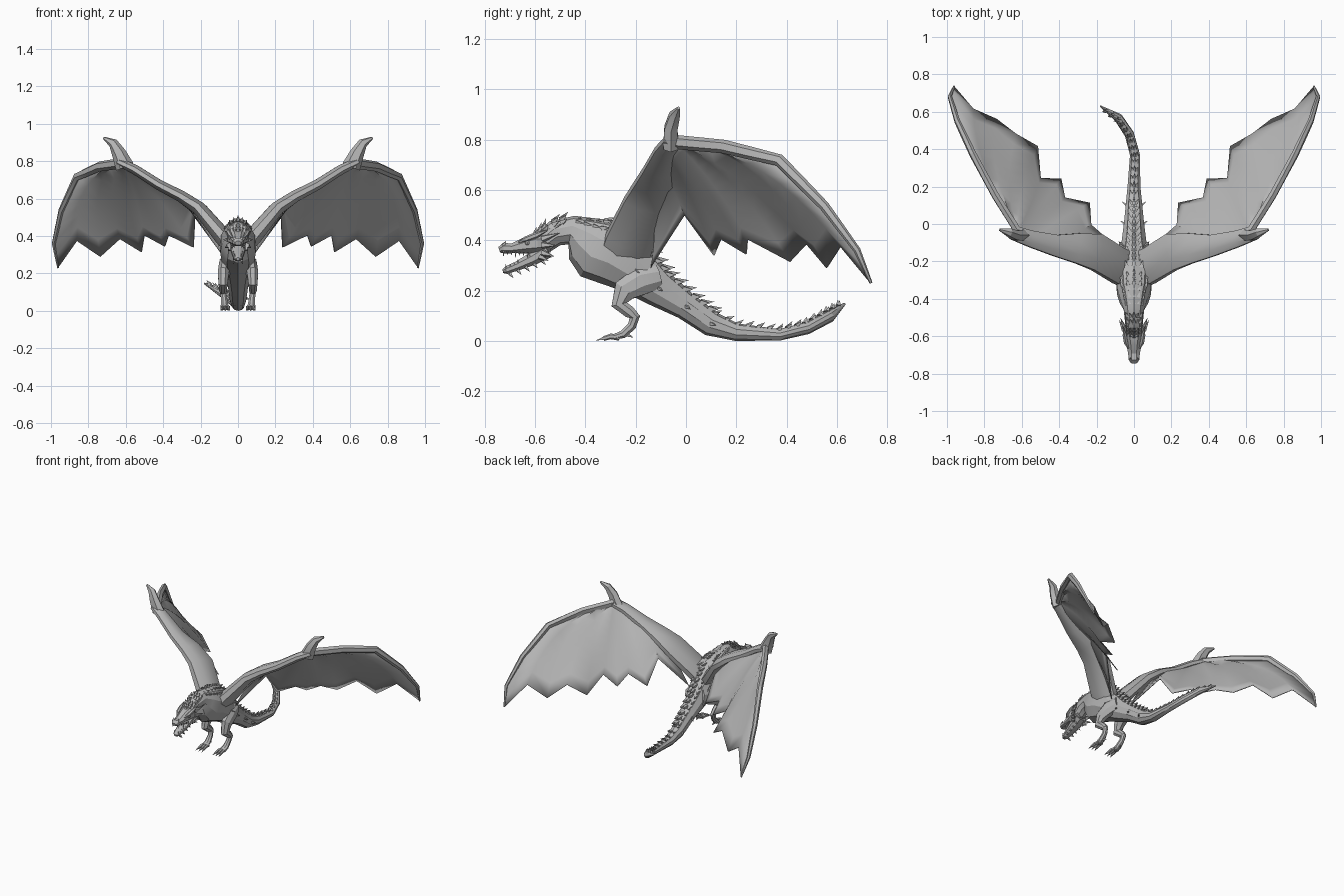
import bpy, bmesh, math
from mathutils import Vector as V

cube = bpy.data.objects.get("Cube")
if cube:
    bpy.data.objects.remove(cube)

grey = bpy.data.materials.new("stone_grey")
grey.use_nodes = True
COLOUR = (0.47, 0.47, 0.47, 1)
grey.diffuse_color = COLOUR
grey.node_tree.nodes["Principled BSDF"].inputs["Base Color"].default_value = COLOUR

X, Y = V((1, 0, 0)), V((0, 1, 0))


def finish(bm, name, mirror=False, thickness=0, angle=28):
    """Turn a bmesh into a shaded object, optionally mirrored and thickened."""
    bmesh.ops.recalc_face_normals(bm, faces=bm.faces)
    mesh = bpy.data.meshes.new(name)
    bm.to_mesh(mesh)
    bm.free()
    mesh.materials.append(grey)
    ob = bpy.data.objects.new(name, mesh)
    bpy.context.collection.objects.link(ob)
    if thickness:
        mod = ob.modifiers.new("thickness", "SOLIDIFY")
        mod.thickness = thickness
        mod.offset = 0
    if mirror:
        mod = ob.modifiers.new("mirror", "MIRROR")
        mod.use_mirror_merge = False
    bpy.ops.object.select_all(action="DESELECT")
    ob.select_set(True)
    bpy.context.view_layer.objects.active = ob
    bpy.ops.object.shade_smooth_by_angle(angle=math.radians(angle))


def tube(bm, rows, ref=X, sides=8):
    """Loft elliptical rings; each row is x, y, z, half width, half height."""
    pts = [V(r[:3]) for r in rows]
    rings = []
    for i, row in enumerate(rows):
        t = (pts[min(i + 1, len(pts) - 1)] - pts[max(i - 1, 0)]).normalized()
        s = (ref - t * ref.dot(t)).normalized()
        u = s.cross(t)
        ring = []
        for k in range(sides):
            a = math.tau * (k + 0.5) / sides
            ring.append(bm.verts.new(pts[i] + s * row[3] * math.cos(a) + u * row[4] * math.sin(a)))
        rings.append(ring)
    for a, b in zip(rings, rings[1:]):
        for k in range(sides):
            n = (k + 1) % sides
            bm.faces.new((a[k], a[n], b[n], b[k]))
    bm.faces.new(rings[0])
    bm.faces.new(rings[-1])


def spike(bm, base, direction, length, radius, sides=4):
    """Pointed scale, tooth or claw."""
    d = V(direction).normalized()
    s = d.orthogonal().normalized()
    u = d.cross(s)
    ring = [bm.verts.new(V(base) + (s * math.cos(math.tau * k / sides)
            + u * math.sin(math.tau * k / sides)) * radius) for k in range(sides)]
    tip = bm.verts.new(V(base) + d * length)
    for k in range(sides):
        bm.faces.new((ring[k], ring[(k + 1) % sides], tip))
    bm.faces.new(ring)


# Neck, torso and tail in one loft
spine = [(0, -.58, .382, .045, .045), (0, -.52, .428, .05, .052), (0, -.455, .44, .058, .058),
         (0, -.405, .405, .08, .1), (0, -.36, .37, .095, .128), (0, -.29, .345, .1, .128),
         (0, -.20, .283, .09, .102), (0, -.11, .21, .07, .076), (0, 0, .138, .056, .055),
         (0, .1, .068, .046, .05), (0, .2, .035, .036, .035), (.005, .37, .024, .028, .023),
         (-.025, .48, .05, .026, .024), (-.085, .57, .097, .024, .024), (-.18, .63, .147, .004, .005)]
bm = bmesh.new()
tube(bm, spine, sides=10)
finish(bm, "body")

# Rows of scales along the back, denser on the neck, plate-like behind
bm = bmesh.new()
for a, b in zip(spine, spine[1:]):
    pa, pb = V(a[:3]), V(b[:3])
    t = (pb - pa).normalized()
    s = (X - t * X.dot(t)).normalized()
    u = s.cross(t)
    neck = pb.y < -.25
    steps = max(2, int((pb - pa).length / (.024 if neck else .036)))
    for k in range(steps):
        f = k / steps
        p = pa.lerp(pb, f)
        hw, hh = (a[j] + (b[j] - a[j]) * f for j in (3, 4))
        size = .042 if neck else (.052 if pb.y < .15 else .034)
        for turn in ((-45, -22, 0, 22, 45) if neck else (-25, 0, 25)):
            r = math.radians(turn)
            out = s * math.sin(r) + u * math.cos(r)
            base = p + s * hw * math.sin(r) * .9 + u * hh * math.cos(r) * .9
            spike(bm, base, out * .75 + t, size * (1 if turn == 0 else .75), size * .34)
        if k == 0 and -.2 < pb.y < .25:
            for side in (-1, 1):
                spike(bm, p + s * hw * side * .85, s * side + t * .8, .035, .01)
finish(bm, "back_scales", angle=20)

# Skull with snout, and the open lower jaw
bm = bmesh.new()
tube(bm, [(0, -.54, .39, .042, .042), (0, -.59, .388, .06, .046), (0, -.635, .38, .046, .036),
          (0, -.69, .368, .034, .021), (0, -.725, .368, .031, .023), (0, -.742, .362, .018, .012)])
finish(bm, "skull")
bm = bmesh.new()
tube(bm, [(0, -.55, .36, .045, .034), (0, -.61, .326, .042, .028), (0, -.67, .298, .032, .02),
          (0, -.715, .28, .024, .016), (0, -.728, .277, .01, .008)])
finish(bm, "lower_jaw")

# Teeth on both jaws
bm = bmesh.new()
for k in range(7):
    y = -.725 + .016 * k
    x = .021 + .0025 * k
    spike(bm, (x, y, .357 - .001 * k), (0, 0, -1), .028 if k % 3 == 0 else .017, .005)
    spike(bm, (x - .004, y + .012, .287 + .006 * k), (0, -.2, 1), .022 if k % 3 == 0 else .014, .005)
finish(bm, "teeth", mirror=True, angle=15)

# Horns, cheek frill, brows, nostrils and chin spines
bm = bmesh.new()
for x, y, z, dx, dz, size in ((.028, -.57, .42, .25, .6, .1), (.045, -.57, .405, .4, .35, .08),
                              (.052, -.57, .38, .5, 0, .065), (.048, -.57, .35, .5, -.3, .055),
                              (.04, -.58, .335, .4, -.5, .04), (.015, -.59, .425, .1, .5, .06)):
    spike(bm, (x, y, z), (dx, 1, dz), size, .015, 5)
tube(bm, [(.03, -.665, .392, .004, .004), (.043, -.635, .405, .012, .011),
          (.05, -.595, .42, .012, .012), (.056, -.55, .44, .002, .002)], sides=6)
spike(bm, (.017, -.725, .378), (.2, .5, 1), .024, .011)
for k in range(5):
    spike(bm, (.02, -.7 + .032 * k, .268 + .013 * k), (.4, .8, -1), .026, .009)
finish(bm, "horns_and_frill", mirror=True, angle=20)
bm = bmesh.new()
bmesh.ops.create_uvsphere(bm, u_segments=8, v_segments=6, radius=.009)
bmesh.ops.translate(bm, verts=bm.verts, vec=(.043, -.63, .389))
finish(bm, "eyes", mirror=True)

# Legs: thigh, bent shin and heel
bm = bmesh.new()
tube(bm, [(.045, -.11, .255, .035, .05), (.066, -.18, .238, .038, .06), (.078, -.245, .2, .032, .05),
          (.08, -.265, .145, .026, .034), (.08, -.225, .115, .022, .026), (.078, -.203, .095, .018, .022),
          (.074, -.215, .06, .017, .019), (.072, -.25, .026, .022, .017), (.07, -.285, .016, .024, .012)])
finish(bm, "legs", mirror=True)

# Toes with claws
bm = bmesh.new()
for spread in (-1, 0, 1):
    x = .068 + spread * .014
    tip = x + spread * .006
    tube(bm, [(x, -.265, .014, .009, .013), (x + spread * .004, -.3, .018, .009, .011),
              (tip, -.328, .009, .007, .009)], sides=6)
    spike(bm, (tip, -.325, .011), (spread * .15, -1, -.28), .038, .008)
spike(bm, (.07, -.235, .025), (-.2, 1, -.45), .03, .011)
finish(bm, "toes", mirror=True)

# Wing arm and broad thumb claw
bm = bmesh.new()
tube(bm, [(.02, -.25, .32, .105, .05), (.08, -.225, .395, .105, .05), (.2, -.15, .54, .108, .04),
          (.3, -.13, .61, .088, .034), (.42, -.115, .672, .062, .03), (.55, -.08, .755, .048, .028),
          (.635, -.05, .795, .042, .024)], ref=Y)
tube(bm, [(.605, -.06, .77, .035, .05), (.638, -.06, .845, .03, .038), (.668, -.045, .897, .024, .026),
          (.718, -.03, .925, .007, .007)], ref=Y, sides=6)
finish(bm, "wing_arms", mirror=True)

# Wing ribs: the leading edge, then fingers alternating with scallops
WRIST = (.62, -.04, .79)
ribs = [(WRIST, (.74, .15, .772), (.86, .37, .718), (.945, .55, .535), (.985, .68, .36), (.962, .735, .23)),
        (WRIST, (.8, .31, .67), (.86, .615, .375)),
        (WRIST, (.74, .29, .655), (.735, .56, .29)),
        (WRIST, (.67, .22, .635), (.63, .48, .385)),
        (WRIST, (.6, .18, .63), (.515, .415, .315)),
        (WRIST, (.55, .11, .62), (.5, .245, .405)),
        ((.6, -.05, .78), (.51, .09, .6), (.39, .24, .345)),
        ((.57, -.06, .76), (.46, .04, .595), (.37, .14, .405)),
        ((.53, -.07, .735), (.4, .02, .575), (.237, .112, .34)),
        ((.43, -.09, .675), (.32, -.05, .605), (.23, -.005, .5)),
        ((.22, -.14, .55), (.16, -.125, .45), (.075, -.14, .29))]
STEPS = 10


def rib_point(rib, t):
    """Curve through three points, or a polyline when there are more."""
    if len(rib) == 3:
        a, m, b = map(V, rib)
        return a * (1 - t) * (1 - 2 * t) + m * 4 * t * (1 - t) + b * t * (2 * t - 1)
    spans = len(rib) - 1
    i = min(int(t * spans), spans - 1)
    return V(rib[i]).lerp(V(rib[i + 1]), t * spans - i)


bm = bmesh.new()
grid = [[bm.verts.new(rib_point(r, k / STEPS)) for k in range(STEPS + 1)] for r in ribs]
for a, b in zip(grid, grid[1:]):
    for k in range(STEPS):
        bm.faces.new((a[k], a[k + 1], b[k + 1], b[k]))
bmesh.ops.remove_doubles(bm, verts=bm.verts, dist=.0005)
finish(bm, "wing_membranes", mirror=True, thickness=.006, angle=40)

# Heavy leading finger along the outer edge
bm = bmesh.new()
rows = []
for k in range(STEPS + 1):
    t = k / STEPS
    r = .028 - .022 * t * t
    rows.append((*rib_point(ribs[0], t), r * .8, r))
tube(bm, rows, sides=6)
finish(bm, "leading_fingers", mirror=True)
